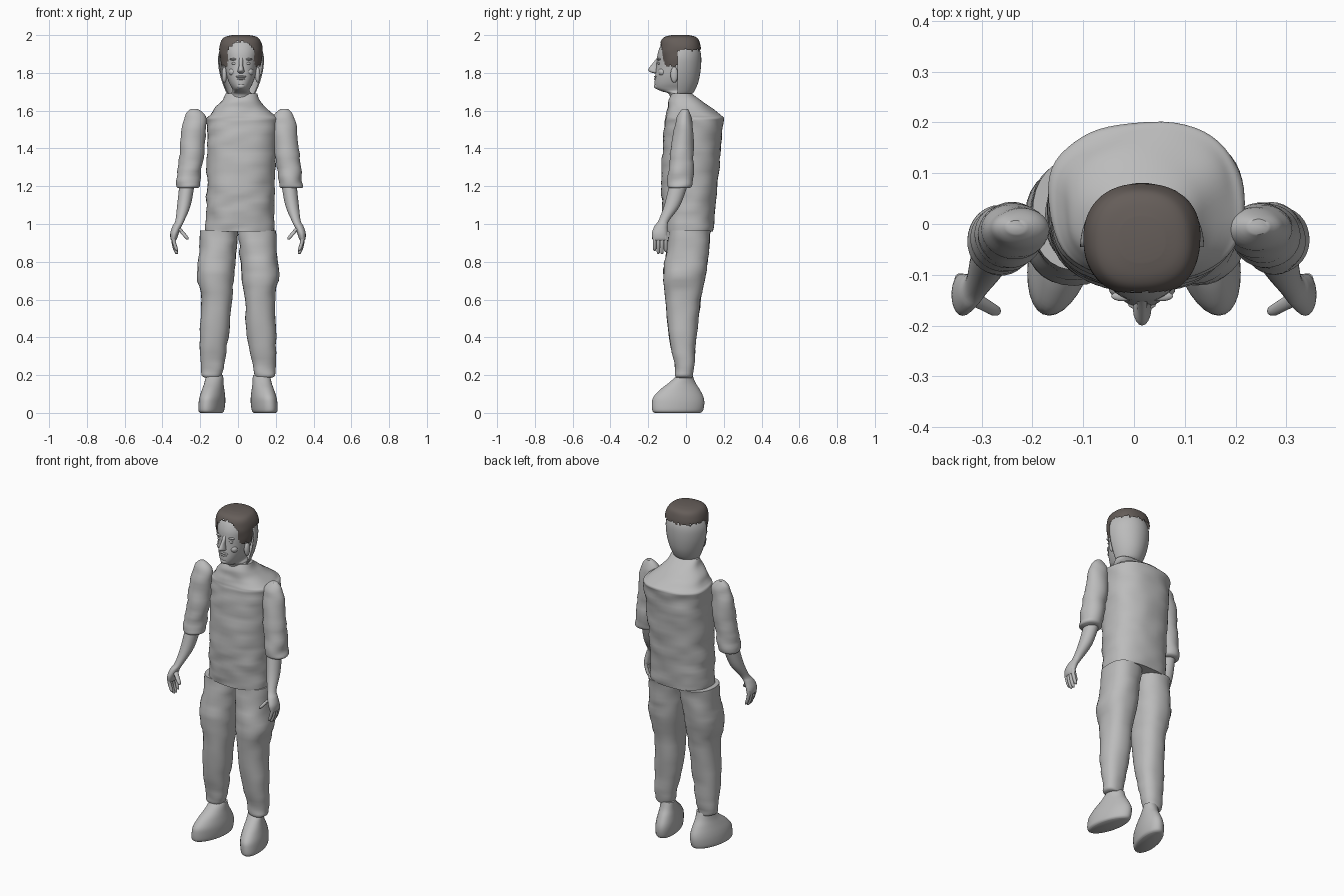
import bpy, bmesh, math, random
from mathutils import Vector, noise

random.seed(4)
cube = bpy.data.objects.get("Cube")
if cube:
    bpy.data.objects.remove(cube)


def material(name, rgb):
    m = bpy.data.materials.new(name)
    m.use_nodes = True
    m.diffuse_color = (*rgb, 1)
    bsdf = next(n for n in m.node_tree.nodes if n.type == 'BSDF_PRINCIPLED')
    bsdf.inputs["Base Color"].default_value = (*rgb, 1)
    bsdf.inputs["Roughness"].default_value = 0.8
    return m


GREY = material("plain_grey", (0.5, 0.5, 0.5))
BROWN = material("dark_brown_hair", (0.13, 0.11, 0.10))


def finish(name, bm, mat, sharp=50):
    bmesh.ops.recalc_face_normals(bm, faces=bm.faces)
    me = bpy.data.meshes.new(name)
    bm.to_mesh(me)
    bm.free()
    me.materials.append(mat)
    me.shade_smooth()
    me.set_sharp_from_angle(angle=math.radians(sharp))
    ob = bpy.data.objects.new(name, me)
    bpy.context.collection.objects.link(ob)
    return ob


def smooth_path(rows, steps):
    """Catmull-Rom interpolation through the section rows."""
    rows = [rows[0]] + list(rows) + [rows[-1]]
    out = []
    for a, b, c, d in zip(rows, rows[1:], rows[2:], rows[3:]):
        for i in range(steps):
            t = i / steps
            out.append([q + t / 2 * (r - p + t * (2*p - 5*q + 4*r - s + t * (3*(q - r) + s - p)))
                        for p, q, r, s in zip(a, b, c, d)])
    return out + [list(rows[-1])]


def loft(name, rows, mat=GREY, side=1, off=0.0, n=32, power=2.0, steps=4,
         wrinkle=0.0, shear=0.0, arc=None, keep=None):
    """Skin oval sections given as (z, x_min, x_max, y_min, y_max)."""
    bm = bmesh.new()
    rings = []
    start, sweep = arc or (0, math.tau)
    count = n + 1 if arc else n
    for z, x0, x1, y0, y1 in smooth_path(rows, steps):
        ring = []
        for k in range(count):
            a = start + sweep * k / n
            c, s = math.cos(a), math.sin(a)
            ux = math.copysign(abs(c) ** (2 / power), c)
            uy = math.copysign(abs(s) ** (2 / power), s)
            y = (y0 + y1) / 2 + uy * (y1 - y0) / 2
            x = (x0 + x1) / 2 + ux * (x1 - x0) / 2 - shear * y
            w = wrinkle * noise.noise(Vector((x * 9 + side * 5, y * 9, z * 22)))
            ring.append(bm.verts.new((off + side * (x + ux * w), y + uy * w, z)))
        rings.append(ring)
    for lo, hi in zip(rings, rings[1:]):
        for k in range(n):
            j = (k + 1) % count
            bm.faces.new((lo[k], lo[j], hi[j], hi[k]))
    if not arc:
        bm.faces.new(rings[-1])
        if not keep:
            bm.faces.new(rings[0])
    if keep:
        drop = [f for f in bm.faces if not keep(f.calc_center_median())]
        bmesh.ops.delete(bm, geom=drop, context='FACES')
    return finish(name, bm, mat)


def blob(name, pos, size):
    bm = bmesh.new()
    bmesh.ops.create_uvsphere(bm, u_segments=16, v_segments=10, radius=1)
    bmesh.ops.scale(bm, vec=size, verts=bm.verts)
    bmesh.ops.translate(bm, vec=pos, verts=bm.verts)
    return finish(name, bm, GREY)


def finger(name, path, side):
    """Tapered digit through (x, y, z, radius) points."""
    loft(name, [(z, x - r, x + r, y - r, y + r) for x, y, z, r in path], side=side, n=10)


# Shirt body with a hard shoulder yoke edge at the back
loft("shirt", [
    (.96, -.17, .19, -.115, .145), (1.08, -.168, .192, -.125, .155),
    (1.22, -.165, .195, -.13, .17), (1.4, -.165, .205, -.125, .185),
    (1.53, -.165, .215, -.115, .197), (1.56, -.165, .215, -.11, .2),
    (1.575, -.15, .195, -.108, .185), (1.61, -.125, .155, -.1, .142),
    (1.65, -.09, .12, -.092, .085), (1.69, -.068, .1, -.072, .032)],
    n=56, power=2.4, steps=6, wrinkle=.008)

for side, word in ((1, "left"), (-1, "right")):
    # Trouser leg
    loft(word + "_trouser_leg", [
        (.185, .1, .17, -.045, .03), (.2, .085, .195, -.055, .035),
        (.26, .073, .198, -.063, .042), (.4, .05, .202, -.09, .055),
        (.6, .035, .195, -.11, .078), (.73, .02, .218, -.12, .105),
        (.85, .008, .205, -.105, .12), (.965, .002, .2, -.09, .13)],
        side=side, power=2.3, wrinkle=.008)
    # Shoe, toe turned outwards
    loft(word + "_shoe", [
        (0, .08, .185, -.165, .075), (.012, .07, .195, -.178, .09),
        (.05, .065, .195, -.18, .097), (.085, .065, .19, -.172, .092),
        (.125, .07, .18, -.135, .072), (.16, .075, .172, -.09, .05),
        (.2, .078, .168, -.045, .035)], side=side, shear=.2)
    # Sleeve, forearm and palm
    loft(word + "_sleeve", [
        (1.19, .22, .33, -.09, .02), (1.2, .21, .336, -.1, .032),
        (1.23, .21, .333, -.098, .036), (1.3, .198, .325, -.09, .038),
        (1.4, .183, .315, -.08, .04), (1.52, .174, .304, -.06, .036),
        (1.58, .188, .286, -.04, .026), (1.61, .22, .258, -.02, .01)],
        side=side, off=.007, wrinkle=.008)
    loft(word + "_forearm", [
        (.912, .33, .352, -.172, -.1), (.925, .322, .358, -.178, -.097),
        (.955, .312, .358, -.18, -.098), (.99, .298, .346, -.166, -.098),
        (1.02, .283, .331, -.145, -.088), (1.1, .25, .322, -.115, -.03),
        (1.21, .23, .31, -.088, .01)], side=side, n=24)
    # Fingers and thumb
    for i, tip in enumerate((.858, .842, .84, .852)):
        y = -.166 + i * .0195
        finger(f"{word}_finger_{i + 1}", [
            (.322, y, tip, .004), (.327, y, tip + .01, .009),
            (.34, y, tip + .05, .01), (.342, y, .94, .011)], side)
    finger(word + "_thumb", [
        (.268, -.172, .918, .005), (.274, -.17, .93, .011),
        (.295, -.158, .955, .013), (.325, -.14, .985, .016)], side)

# Head and neck
MID = .016
loft("head", [(z, MID - w, MID + w, y0, y1) for z, w, y0, y1 in (
    (1.62, .05, -.085, .02), (1.685, .056, -.088, .03), (1.703, .045, -.13, .035),
    (1.718, .048, -.16, .04), (1.745, .062, -.166, .045), (1.785, .076, -.163, .055),
    (1.83, .084, -.158, .065), (1.87, .09, -.154, .068), (1.91, .095, -.148, .068),
    (1.95, .09, -.13, .06), (1.98, .068, -.1, .03), (1.99, .03, -.06, 0))],
    n=40, power=2.1)

# Facial features
loft("nose", [(z, MID - w, MID + w, -.165 - d, -.14) for z, w, d in (
    (1.798, .01, .005), (1.805, .018, .026), (1.817, .016, .035),
    (1.84, .011, .02), (1.87, .01, -.004), (1.885, .008, -.015))], n=16)
blob("upper_lip", (MID, -.157, 1.78), (.028, .013, .006))
blob("lower_lip", (MID, -.156, 1.768), (.024, .013, .007))
blob("chin", (MID, -.15, 1.73), (.024, .02, .016))
for side, word in ((1, "left"), (-1, "right")):
    blob(word + "_eye", (MID + side * .035, -.143, 1.85), (.016, .008, .007))
    blob(word + "_brow", (MID + side * .037, -.142, 1.872), (.024, .01, .006))
    blob(word + "_cheek", (MID + side * .042, -.125, 1.805), (.024, .022, .022))
    blob(word + "_ear", (MID + side * .088, -.062, 1.79), (.014, .02, .042))

# Curved shell wrapped round the back of the head
shell = loft("back_head_shell", [
    (z, MID - w, MID + w, -.045 - d, -.045 + d) for z, w, d in (
        (1.685, .07, .07), (1.7, .08, .088), (1.75, .1, .11), (1.81, .116, .122),
        (1.87, .122, .126), (1.91, .116, .122), (1.94, .104, .11))],
    n=32, arc=(0, math.pi))
thick = shell.modifiers.new("thickness", 'SOLIDIFY')
thick.thickness = .006

# Hair cap: arched fringe, sideburns and ragged lower edge
def in_hair(p):
    dx = abs(p.x - MID)
    ragged = random.uniform(-.006, .006)
    if p.y < -.045 and dx > .07:
        return p.z > 1.835 + ragged
    if p.y < -.045:
        return p.z > 1.965 - 9 * dx * dx + ragged
    return p.z > 1.92 + ragged


loft("hair", [(z, MID - w, MID + w, -.031 - d, -.031 + d) for z, w, d in (
    (1.82, .102, .1), (1.87, .11, .107), (1.92, .115, .111), (1.955, .11, .107),
    (1.98, .098, .096), (1.993, .078, .076), (2.0, .045, .045))],
    mat=BROWN, n=72, power=2.3, steps=6, wrinkle=.003, keep=in_hair)
